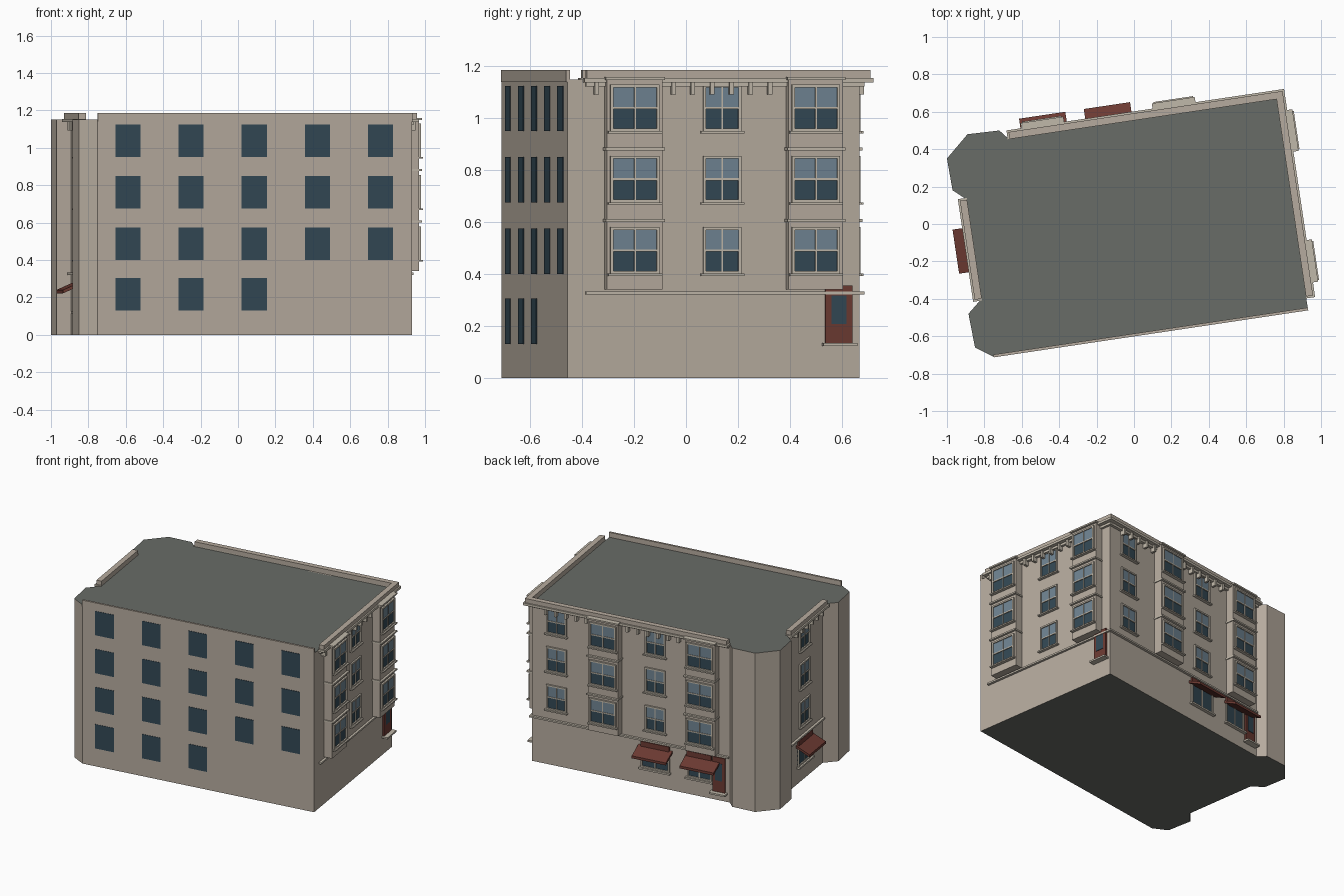
import bpy, bmesh, math
from mathutils import Matrix, Vector

if "Cube" in bpy.data.objects:
    bpy.data.objects.remove(bpy.data.objects["Cube"])

A = math.radians(8.5)            # the whole block is turned by this angle


def material(name, rgb):
    m = bpy.data.materials.new(name)
    m.diffuse_color = (*rgb, 1)
    m.use_nodes = True
    m.node_tree.nodes["Principled BSDF"].inputs["Base Color"].default_value = m.diffuse_color
    return m


WALL = material("wall_stucco", (0.47, 0.41, 0.345))
TRIM = material("trim", (0.53, 0.48, 0.40))
ROOF = material("roof_felt", (0.14, 0.15, 0.135))
DARK = material("dark_glass", (0.033, 0.065, 0.09))
LIGHT = material("light_glass", (0.16, 0.23, 0.29))
RED = material("red_paint", (0.15, 0.042, 0.032))

parts = {}                       # part name -> (bmesh, material)


def prism(name, mat, F, profile, u0, u1):
    """Extrude a (depth, height) profile along facade F from u0 to u1."""
    bm = parts.setdefault(name, (bmesh.new(), mat))[0]
    a = [bm.verts.new(F @ Vector((u0, -d, z))) for d, z in profile]
    b = [bm.verts.new(F @ Vector((u1, -d, z))) for d, z in profile]
    n = len(a)
    bm.faces.new(a)
    bm.faces.new(b[::-1])
    for i in range(n):
        bm.faces.new((a[i], b[i], b[(i + 1) % n], a[(i + 1) % n]))


def box(name, mat, F, u0, u1, d0, d1, z0, z1):
    prism(name, mat, F, [(d0, z0), (d1, z0), (d1, z1), (d0, z1)], u0, u1)


def facade(x, y, quarter):
    return Matrix.Translation((x, y, 0)) @ Matrix.Rotation(A + quarter * math.pi / 2, 4, 'Z')


FRONT = facade(-0.75, -0.71, 0)
RIGHT = facade(0.93, -0.457, 1)
BACK = facade(0.765, 0.668, 2)
LEFT = facade(-0.893, 0.13, 3)
FLOORS = (0.40, 0.675, 0.95)
WH = 0.18                        # window height


def frame(p, F, u0, u1, d, z0, z1, t=0.011, depth=0.012):
    n = p + "_window_frames"
    box(n, TRIM, F, u0, u0 + t, d, d + depth, z0, z1)
    box(n, TRIM, F, u1 - t, u1, d, d + depth, z0, z1)
    box(n, TRIM, F, u0 + t, u1 - t, d, d + depth, z1 - t, z1)
    box(n, TRIM, F, u0 + t, u1 - t, d, d + depth, z0, z0 + t)


def sash_window(p, F, u0, u1, d, z):
    mid, zm, t = (u0 + u1) / 2, z + 0.5 * WH, 0.011
    frame(p, F, u0, u1, d, z, z + WH)
    box(p + "_upper_panes", LIGHT, F, u0 + t, u1 - t, d, d + 0.005, zm, z + WH - t)
    box(p + "_lower_panes", DARK, F, u0 + t, u1 - t, d, d + 0.003, z + t, zm)
    n = p + "_glazing_bars"
    box(n, TRIM, F, mid - 0.003, mid + 0.003, d, d + 0.008, z + t, z + WH - t)
    box(n, TRIM, F, u0 + t, u1 - t, d, d + 0.009, zm - 0.004, zm + 0.004)
    box(p + "_sills", TRIM, F, u0 - 0.01, u1 + 0.01, d, d + 0.022, z - 0.008, z + 0.001)


def bay(p, F, u0, u1):
    box(p + "_bays", WALL, F, u0, u1, -0.01, 0.06, 0.34, 1.15)
    for z in (0.60, 0.876, 1.148):
        box(p + "_bay_bands", TRIM, F, u0 - 0.006, u1 + 0.006, 0, 0.076, z, z + 0.011)
    for z in FLOORS:
        sash_window(p, F, u0 + 0.013, u1 - 0.013, 0.06, z)


def cornice(p, F, u0, u1, length, bays):
    box(p + "_string_course", TRIM, F, u0, length, 0, 0.018, 0.32, 0.332)
    box(p + "_frieze", TRIM, F, u0, length, 0, 0.02, 1.122, 1.138)
    box(p + "_cornice", TRIM, F, u0 - 0.01, u1 + 0.01, 0, 0.048, 1.138, 1.155)
    box(p + "_parapet", WALL, F, u0, u1, 0, 0.038, 1.15, 1.185)
    u = 0.11
    while u < length - 0.03:
        if not any(a - 0.03 < u < b + 0.03 for a, b in bays):
            box(p + "_brackets", TRIM, F, u - 0.008, u + 0.008, 0, 0.034, 1.092, 1.138)
        u += 0.075


def awning(p, F, u0, u1):
    prism(p + "_awnings", RED, F,
          [(0, 0.285), (0.10, 0.24), (0.10, 0.222), (0.09, 0.226), (0, 0.268)], u0, u1)


def shop(p, F, u0, u1):
    box(p + "_shop_headers", RED, F, u0, u1, 0, 0.014, 0.275, 0.315)
    box(p + "_shop_glass", DARK, F, u0, u1, 0, 0.004, 0.125, 0.275)
    frame(p, F, u0, u1, 0, 0.125, 0.277)
    m = (u0 + u1) / 2
    box(p + "_glazing_bars", TRIM, F, m - 0.004, m + 0.004, 0, 0.009, 0.13, 0.27)
    box(p + "_sills", TRIM, F, u0 - 0.01, u1 + 0.01, 0, 0.024, 0.114, 0.126)


def door(p, F, u0, u1, z0, z1):
    box(p + "_door", RED, F, u0, u1, 0, 0.014, z0, z1)
    h, w = z1 - z0, u1 - u0
    box(p + "_door_glass", DARK, F, u0 + 0.22 * w, u1 - 0.22 * w, 0, 0.017,
        z0 + 0.33 * h, z1 - 0.17 * h)
    box(p + "_door_step", TRIM, F, u0 - 0.012, u1 + 0.015, 0, 0.045, z0 - 0.012, z0)


# main block with the two faceted corner towers
plan = [(-0.75, -0.71), (0.93, -0.457), (0.765, 0.668), (-0.67, 0.455), (-0.72, 0.50),
        (-0.89, 0.48), (-1.0, 0.35), (-0.97, 0.18), (-0.893, 0.13), (-0.815, -0.40),
        (-0.885, -0.48), (-0.85, -0.66)]
bm = bmesh.new()
lo = [bm.verts.new((x, y, 0)) for x, y in plan]
hi = [bm.verts.new((x, y, 1.15)) for x, y in plan]
for cap in (lo[::-1], hi):
    bm.faces.new(cap).material_index = 1
for i in range(len(plan)):
    j = (i + 1) % len(plan)
    bm.faces.new((lo[i], lo[j], hi[j], hi[i]))
me = bpy.data.meshes.new("main_block")
bm.to_mesh(me)
bm.free()
me.materials.append(WALL)
me.materials.append(ROOF)
bpy.context.collection.objects.link(bpy.data.objects.new("main_block", me))

# plain party wall at the front with flat windows
box("front_parapet", WALL, FRONT, 0, 1.70, -0.012, 0.003, 1.14, 1.185)
for row, z in enumerate((0.13,) + FLOORS):
    for col in range(3 if row == 0 else 5):
        u = 0.163 + col * 0.3415
        box("front_windows", DARK, FRONT, u - 0.068, u + 0.068, -0.005, 0.002, z, z + 0.175)

# right side: two bays, one plain column, a door
bays = [(0.145, 0.362), (0.852, 1.065)]
cornice("right", RIGHT, 0.07, 1.175, 1.155, bays)
for b in bays:
    bay("right", RIGHT, *b)
for z in FLOORS:
    sash_window("right", RIGHT, 0.528, 0.676, 0, z)
door("right", RIGHT, 1.003, 1.108, 0.135, 0.355)

# back: plain and bay columns in turn, with two shops and a door
bays = [(0.44, 0.66), (1.15, 1.37)]
cornice("back", BACK, 0.0, 1.446, 1.446, bays)
for b in bays:
    bay("back", BACK, *b)
for z in FLOORS:
    for c in (0.18, 0.905):
        sash_window("back", BACK, c - 0.074, c + 0.074, 0, z)
shop("back", BACK, 0.80, 1.01)
awning("back", BACK, 0.78, 1.03)
shop("back", BACK, 1.14, 1.32)
awning("back", BACK, 1.13, 1.38)
door("back", BACK, 1.33, 1.42, 0.065, 0.315)

# left: one plain column between the towers, over a shop
cornice("left", LEFT, 0.0, 0.535, 0.535, [])
for z in FLOORS:
    sash_window("left", LEFT, 0.192, 0.338, 0, z)
shop("left", LEFT, 0.165, 0.365)
awning("left", LEFT, 0.147, 0.385)

# turn the collected parts into objects
for name, (bm, mat) in parts.items():
    bmesh.ops.recalc_face_normals(bm, faces=bm.faces)
    me = bpy.data.meshes.new(name)
    bm.to_mesh(me)
    bm.free()
    me.materials.append(mat)
    bpy.context.collection.objects.link(bpy.data.objects.new(name, me))
